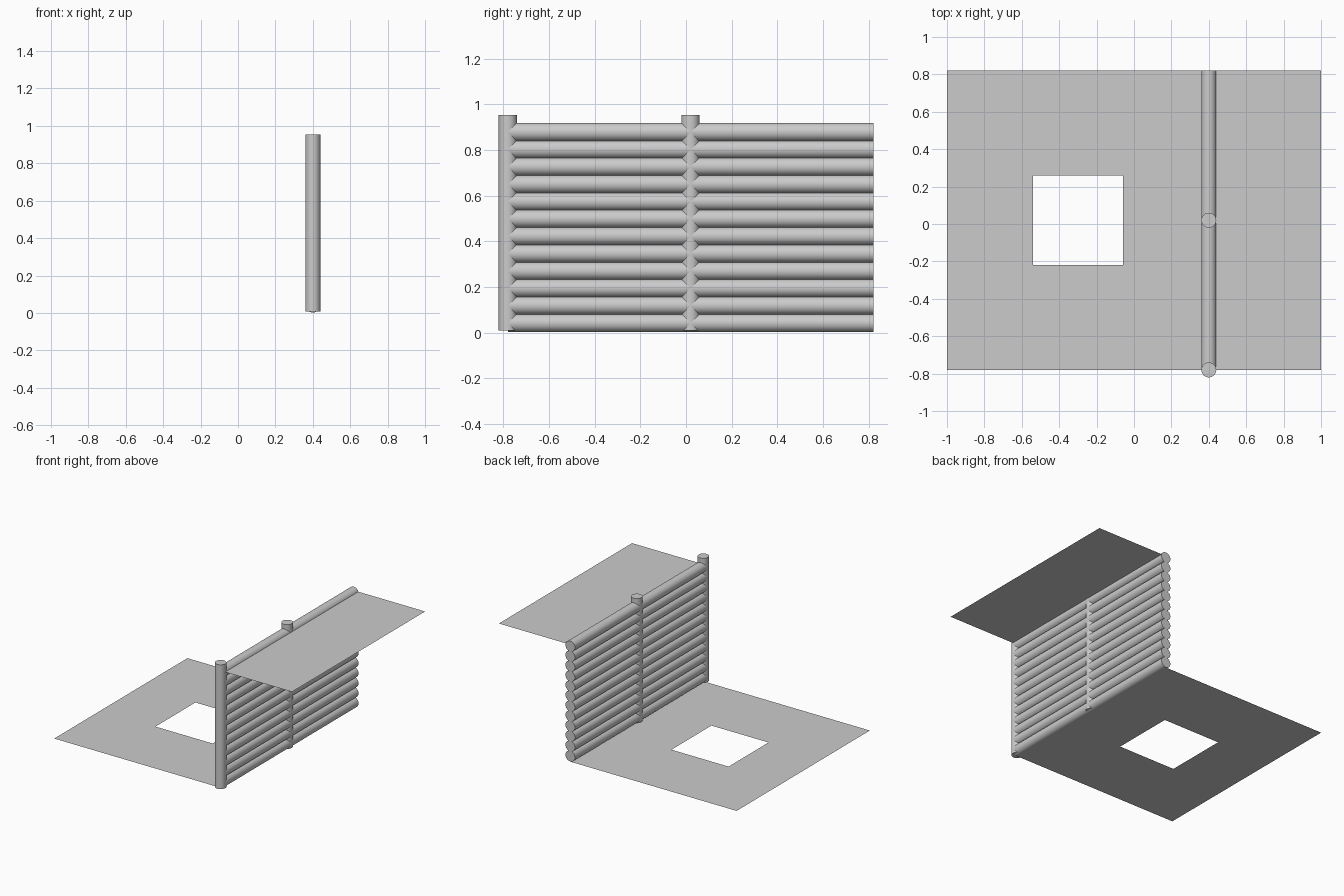
import bpy, bmesh, math

if "Cube" in bpy.data.objects:
    bpy.data.objects.remove(bpy.data.objects["Cube"])

WALL_X = 0.40
Y0, Y1 = -0.78, 0.82
R = 0.04


def cylinder(name, loc, depth, rot=(0, 0, 0)):
    bpy.ops.mesh.primitive_cylinder_add(vertices=32, radius=R, depth=depth,
                                        location=loc, rotation=rot)
    ob = bpy.context.object
    ob.name = name
    bpy.ops.object.shade_smooth_by_angle(angle=math.radians(40))
    return ob


def sheet(name, xs, ys, z, hole=None):
    # flat grid of quads, skipping one cell for an opening
    bm = bmesh.new()
    grid = [[bm.verts.new((x, y, z)) for y in ys] for x in xs]
    for i in range(len(xs) - 1):
        for j in range(len(ys) - 1):
            if (i, j) != hole:
                bm.faces.new((grid[i][j], grid[i + 1][j],
                              grid[i + 1][j + 1], grid[i][j + 1]))
    me = bpy.data.meshes.new(name)
    bm.to_mesh(me)
    bm.free()
    ob = bpy.data.objects.new(name, me)
    bpy.context.collection.objects.link(ob)
    return ob


# Lower ground with a square opening, and upper ground behind the wall
sheet("lower_ground", (-1, -0.54, -0.06, WALL_X), (Y0, -0.22, 0.26, Y1), 0, hole=(1, 1))
sheet("upper_ground", (WALL_X, 1), (Y0, Y1), 0.89)

# Stacked horizontal logs
for i in range(12):
    cylinder(f"wall_log_{i + 1}", (WALL_X, (Y0 + Y1) / 2, 0.042 + i * 0.076),
             Y1 - Y0, (math.pi / 2, 0, 0))

# Upright posts
for label, y in (("front", Y0), ("middle", 0.02)):
    cylinder(f"{label}_post", (WALL_X, y, 0.481), 0.945)
